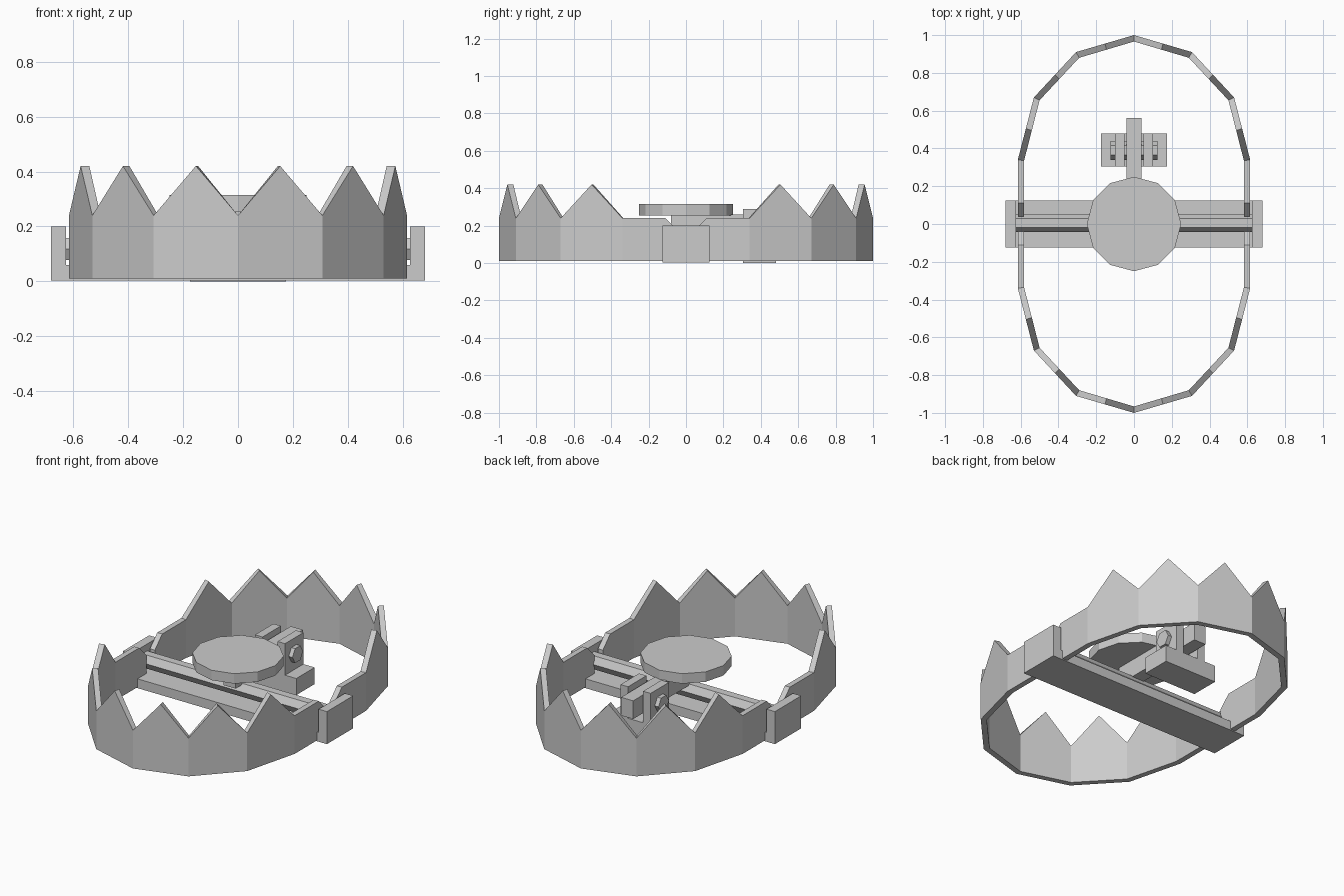
import bpy, bmesh, math

if "Cube" in bpy.data.objects:
    bpy.data.objects.remove(bpy.data.objects["Cube"])


def make(name, bm):
    bmesh.ops.recalc_face_normals(bm, faces=bm.faces)
    me = bpy.data.meshes.new(name)
    bm.to_mesh(me)
    bm.free()
    ob = bpy.data.objects.new(name, me)
    bpy.context.collection.objects.link(ob)
    return ob


def box(name, x0, x1, y0, y1, z0, z1):
    bm = bmesh.new()
    bmesh.ops.create_cube(bm, size=1)
    for v in bm.verts:
        v.co = ((x0 + x1) / 2 + v.co.x * (x1 - x0),
                (y0 + y1) / 2 + v.co.y * (y1 - y0),
                (z0 + z1) / 2 + v.co.z * (z1 - z0))
    return make(name, bm)


def prism_x(name, x0, x1, y, z, r, n=6):
    # low-poly rod along x with a flat top
    bm = bmesh.new()
    rings = [[bm.verts.new((x, y + r * math.cos(2 * math.pi * i / n),
                            z + r * math.sin(2 * math.pi * i / n)))
              for i in range(n)] for x in (x0, x1)]
    for i in range(n):
        j = (i + 1) % n
        bm.faces.new((rings[0][i], rings[0][j], rings[1][j], rings[1][i]))
    for ring in rings:
        bm.faces.new(ring)
    return make(name, bm)


def jaw(name, side):
    # toothed half ring: outer and inner wall columns with a top height each
    outer = [(0.615, 0.34), (0.53, 0.67), (0.307, 0.91), (0, 1.0)]
    inner = [(0.582, 0.335), (0.5, 0.655), (0.29, 0.88), (0, 0.966)]
    outer += [(-x, y) for x, y in outer[-2::-1]]
    inner += [(-x, y) for x, y in inner[-2::-1]]
    cols = [((0.615, 0.04), (0.582, 0.04), 0.17),
            ((0.615, 0.11), (0.582, 0.11), 0.24)]
    for i in range(7):
        cols.append((outer[i], inner[i], 0.24))
        if i < 6:
            mid = [tuple((a + b) / 2 for a, b in zip(p[i], p[i + 1]))
                   for p in (outer, inner)]
            cols.append((mid[0], mid[1], 0.42))
    cols += [((-o[0], o[1]), (-n[0], n[1]), h) for o, n, h in cols[1::-1]]
    bm = bmesh.new()
    sec = [[bm.verts.new((p[0], p[1] * side, z))
            for p, z in ((o, 0.01), (o, h), (n, h), (n, 0.01))]
           for o, n, h in cols]
    for a, b in zip(sec, sec[1:]):
        for k in range(4):
            m = (k + 1) % 4
            bm.faces.new((a[k], a[m], b[m], b[k]))
    bm.faces.new(sec[0])
    bm.faces.new(sec[-1])
    return make(name, bm)


# Toothed jaws
jaw("jaw_front", -1)
jaw("jaw_back", 1)

# Base bar with upturned ends and the pivot rod
box("base_bar", -0.68, 0.68, -0.125, 0.125, 0.004, 0.06)
for s, n in ((-1, "left"), (1, "right")):
    xs = sorted((s * 0.625, s * 0.68))
    box("end_bracket_" + n, *xs, -0.125, 0.125, 0.004, 0.2)
prism_x("pivot_rod", -0.63, 0.63, 0.005, 0.118, 0.047)

# Trigger pan and arm
bm = bmesh.new()
bmesh.ops.create_cone(bm, cap_ends=True, segments=12, radius1=0.25,
                      radius2=0.25, depth=0.06)
bmesh.ops.translate(bm, verts=bm.verts, vec=(0, 0, 0.285))
make("trigger_pan", bm)
box("trigger_arm", -0.04, 0.04, -0.08, 0.56, 0.15, 0.26)

# Latch block, uprights and bolts
box("latch_base", -0.175, 0.175, 0.305, 0.48, 0, 0.1)
for s, n in ((-1, "left"), (1, "right")):
    xs = sorted((s * 0.05, s * 0.1))
    box("latch_upright_" + n, *xs, 0.305, 0.48, 0.1, 0.29)
    prism_x("latch_bolt_" + n, *sorted((s * 0.04, s * 0.125)), 0.39, 0.2, 0.05)
